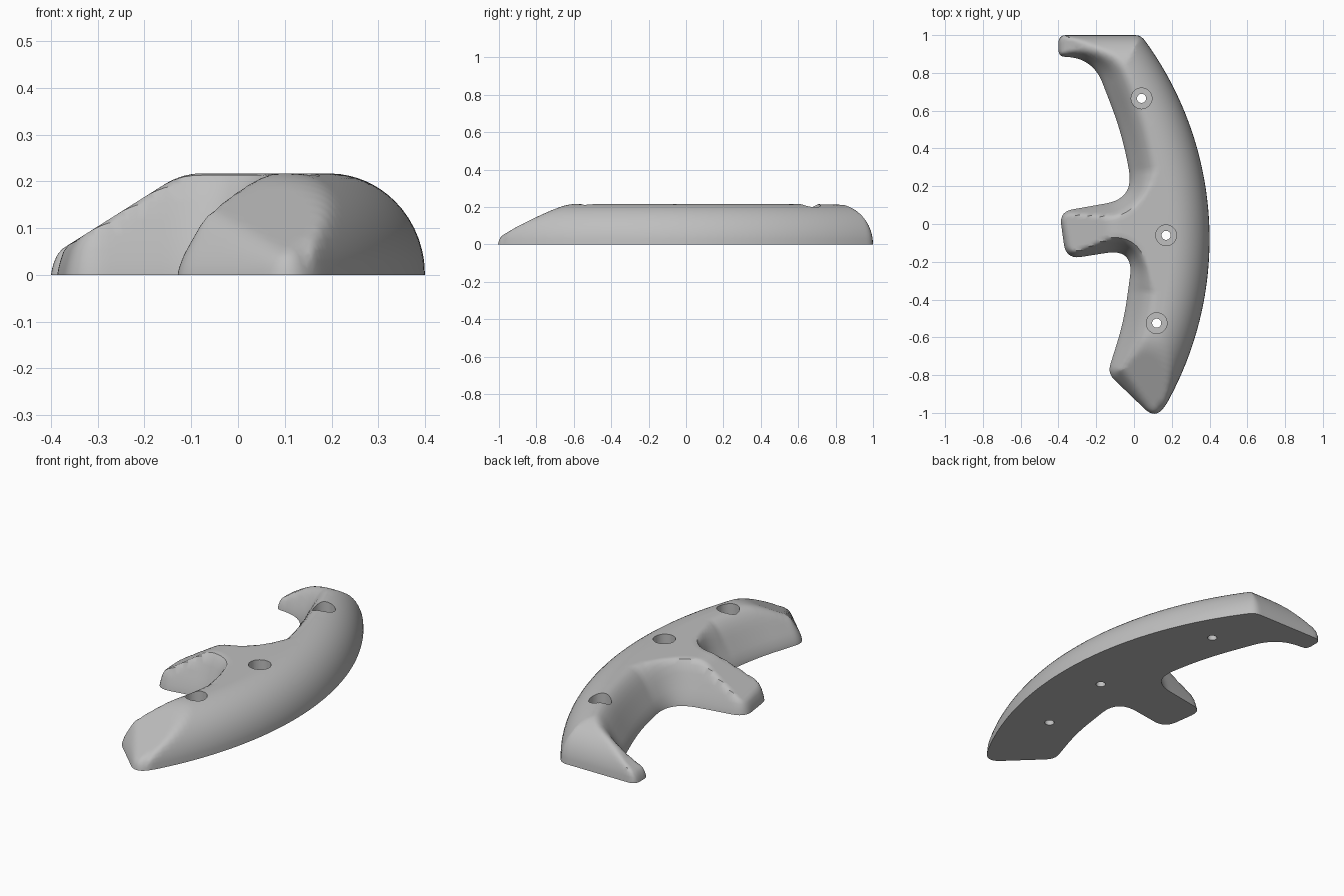
import bpy, bmesh, math
from mathutils import Vector, kdtree
from mathutils.geometry import delaunay_2d_cdt

cube = bpy.data.objects.get("Cube")
if cube:
    bpy.data.objects.remove(cube, do_unlink=True)

TOP = 0.217
ROUND = 0.205

grey = bpy.data.materials.new("grey_resin")
grey.use_nodes = True
grey.diffuse_color = (0.52, 0.52, 0.52, 1)
grey.node_tree.nodes["Principled BSDF"].inputs["Base Color"].default_value = grey.diffuse_color

# Footprint corners (x, y, rounding length), clockwise from the front tip
inner = [(.115, -1.035, .08), (-.14, -.79, .05), (-.055, -.52, .12), (0, -.13, .15),
         (-.36, -.187, .08), (-.395, .065, .07), (0, .135, .15), (-.06, .47, .17),
         (-.22, .885, .15), (-.4, .885, .035), (-.4, 1, .04), (.035, 1, .03)]
# Long outer edge is one circular arc
RADIUS, CX, CY = 1.785, -1.385, -.08
a0, a1 = math.asin(.585), math.asin(-.487)
arc = [a0 + (a1 - a0) * i / 60 for i in range(61)]
corners = inner + [(CX + RADIUS * math.cos(a), CY + RADIUS * math.sin(a), 0) for a in arc]


def rounded(corners):
    """Round each corner with a quadratic curve."""
    out = []
    for i, (x, y, cut) in enumerate(corners):
        p = Vector((x, y))
        if cut == 0:
            out.append(p)
            continue
        a = p + (Vector(corners[i - 1][:2]) - p).normalized() * cut
        b = p + (Vector(corners[(i + 1) % len(corners)][:2]) - p).normalized() * cut
        for k in range(13):
            t = k / 12
            out.append(a * (1 - t) ** 2 + p * 2 * t * (1 - t) + b * t * t)
    return out


def resample(loop, step):
    """Even spacing around a closed loop."""
    out, left = [], 0.0
    for a, b in zip(loop, loop[1:] + loop[:1]):
        length = (b - a).length
        while left < length:
            out.append(a.lerp(b, left / length))
            left += step
        left -= length
    return out


def tree_of(points):
    tree = kdtree.KDTree(len(points))
    for i, p in enumerate(points):
        tree.insert(p.to_3d(), i)
    tree.balance()
    return lambda p: tree.find(p.to_3d())[2]


def smin(a, b, k):
    """Smooth minimum, used to blend surfaces."""
    k = max(min(k, .5 * max(a, b)), 1e-6)
    h = max(k - abs(a - b), 0) / k
    return min(a, b) - h * h * k / 4


fine = resample(rounded(corners), .002)


def on_outer(p):
    return p.y > .985 or abs((p - Vector((CX, CY))).length - RADIUS) < .004


to_outer = tree_of([p for p in fine if on_outer(p)])
to_inner = tree_of([p for p in fine if not on_outer(p)])


def height(p):
    do, di = to_outer(p), to_inner(p)
    r = max(1 - do / ROUND, 0)
    outer = TOP * math.sqrt(1 - r * r)
    # Walls are steeper around the middle arm and the hook
    arm = min(max((.32 - abs(p.y + .04)) * 6, 0), 1)
    hook = min(max(-.12 - p.x, 0) * 4, .5)
    slope = (1.75 + max(arm, hook)) * di + .02 * math.sqrt(min(1, di / .015))
    z = smin(slope, outer, .08 - .03 * arm)
    z = smin(z, .066 + .63 * (p.x + .36), .025)     # sloping arm and hook
    ramp = .055 + .49 * (p.y + .97 + .25 * (p.x - .1))
    return max(smin(z, ramp, .03), .002)


# Footprint triangulated with inset rings, then raised
loop = resample(rounded(corners), .016)
if (loop[-1] - loop[0]).length < .006:
    loop.pop()
n = len(loop)
pts = list(loop)
for off in (.002, .006, .013, .023, .035, .049, .064, .08, .096, .112, .128, .145, .162, .18, .198):
    for i in range(n):
        t = (loop[(i + 1) % n] - loop[i - 1]).normalized()
        q = loop[i] + Vector((t.y, -t.x)) * off
        if min(to_outer(q), to_inner(q)) >= .98 * off:
            pts.append(q)
verts, _, faces, *_ = delaunay_2d_cdt(pts, [], [list(range(n))], 1, 1e-5)

bm = bmesh.new()
bv = [bm.verts.new((v.x, v.y, height(v))) for v in verts]
for f in faces:
    bm.faces.new([bv[i] for i in f])
rim = [e for e in bm.edges if e.is_boundary]
for e in rim:
    for v in e.verts:
        v.co.z = 0
bmesh.ops.holes_fill(bm, edges=rim, sides=0)
bmesh.ops.recalc_face_normals(bm, faces=bm.faces)


def finish(name, bm):
    mesh = bpy.data.meshes.new(name)
    bm.to_mesh(mesh)
    bm.free()
    ob = bpy.data.objects.new(name, mesh)
    bpy.context.collection.objects.link(ob)
    mesh.materials.append(grey)
    return ob


grip = finish("climbing_grip", bm)


# Counterbored bolt holes
def bolt_cutter(x, y):
    bm = bmesh.new()
    prof = [(0, -.1), (.024, -.1), (.024, .09), (.055, .09), (.055, .4), (0, .4)]
    vs = [bm.verts.new((x + r, y, z)) for r, z in prof]
    es = [bm.edges.new(pair) for pair in zip(vs, vs[1:])]
    bmesh.ops.spin(bm, geom=vs + es, cent=(x, y, 0), axis=(0, 0, 1),
                   angle=math.tau, steps=40)
    bmesh.ops.remove_doubles(bm, verts=bm.verts, dist=1e-4)
    bmesh.ops.recalc_face_normals(bm, faces=bm.faces)
    return finish("bolt_cutter", bm)


bpy.context.view_layer.objects.active = grip
for x, y in ((.04, .665), (.17, -.06), (.12, -.525)):
    cutter = bolt_cutter(x, y)
    cutter.hide_render = True
    mod = grip.modifiers.new("bolt_hole", "BOOLEAN")
    mod.object, mod.operation, mod.solver = cutter, "DIFFERENCE", "EXACT"
    bpy.ops.object.modifier_apply(modifier=mod.name)
    bpy.data.objects.remove(cutter, do_unlink=True)

bpy.ops.object.select_all(action="DESELECT")
grip.select_set(True)
bpy.ops.object.shade_smooth_by_angle(angle=math.radians(40))
